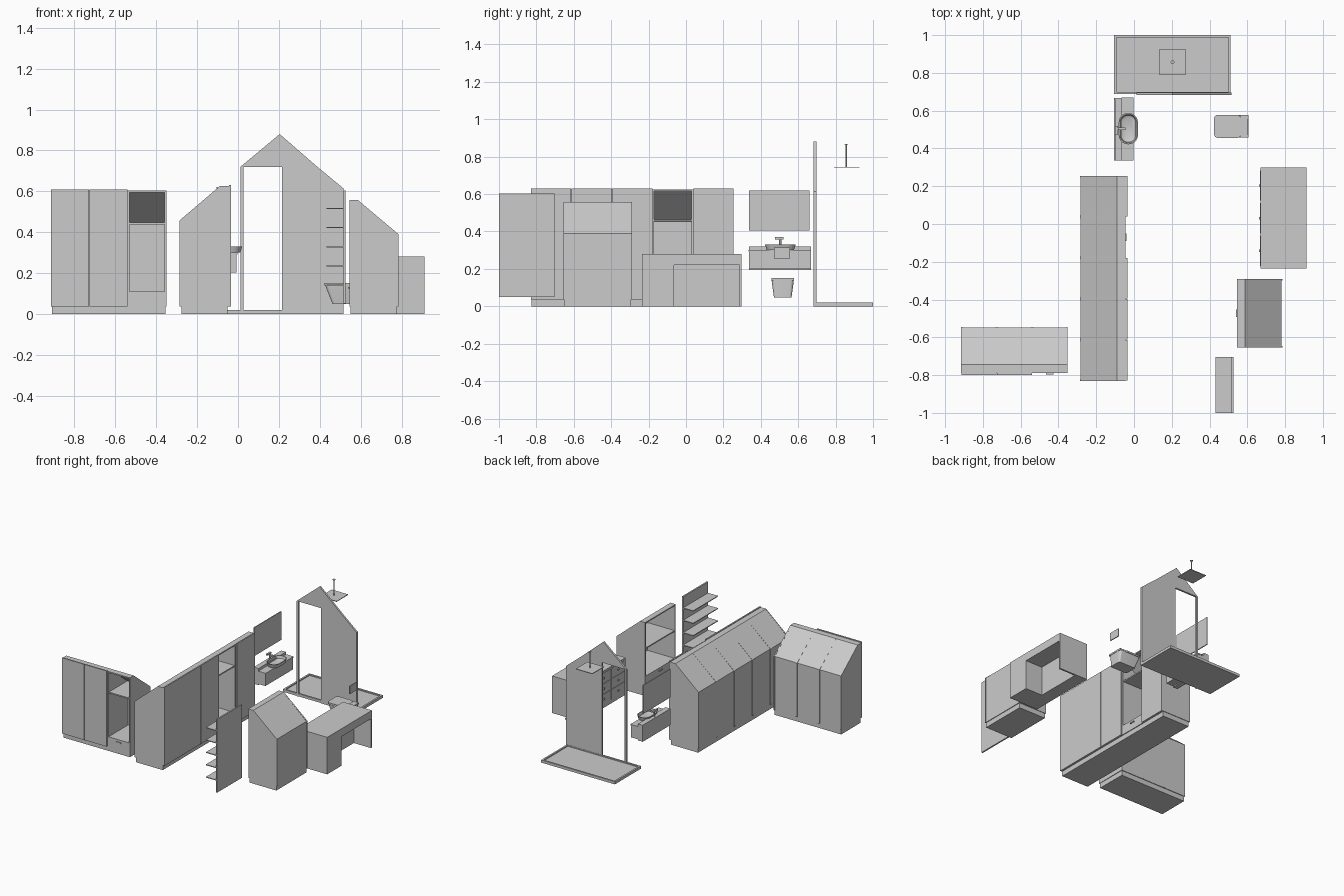
import bpy, bmesh, math

if "Cube" in bpy.data.objects:
    bpy.data.objects.remove(bpy.data.objects["Cube"])


def mesh_object(name, bm, smooth=False):
    bmesh.ops.recalc_face_normals(bm, faces=bm.faces)
    me = bpy.data.meshes.new(name)
    bm.to_mesh(me)
    bm.free()
    ob = bpy.data.objects.new(name, me)
    bpy.context.collection.objects.link(ob)
    if smooth:
        bpy.context.view_layer.objects.active = ob
        ob.select_set(True)
        bpy.ops.object.shade_smooth_by_angle(angle=math.radians(35))
        ob.select_set(False)
    return ob


def loft(name, rings, smooth=False):
    """Skin a list of equal-length closed rings and cap both ends."""
    bm = bmesh.new()
    vs = [[bm.verts.new(p) for p in r] for r in rings]
    n = len(vs[0])
    for a, b in zip(vs, vs[1:]):
        for i in range(n):
            bm.faces.new((a[i], a[(i + 1) % n], b[(i + 1) % n], b[i]))
    bm.faces.new(vs[0])
    bm.faces.new(vs[-1])
    return mesh_object(name, bm, smooth)


def prism(name, profile, axis, a, b):
    """Extrude a (horizontal, z) profile along x or y from a to b."""
    def put(p, t):
        return (t, p[0], p[1]) if axis == 'x' else (p[0], t, p[1])
    return loft(name, [[put(p, a) for p in profile], [put(p, b) for p in profile]])


def box(name, x0, x1, y0, y1, z0, z1):
    return prism(name, [(x0, z0), (x1, z0), (x1, z1), (x0, z1)], 'y', y0, y1)


def round_ring(x0, x1, y0, y1, z, rad, seg=8):
    pts = []
    for k, (cx, cy) in enumerate([(x1 - rad, y1 - rad), (x0 + rad, y1 - rad),
                                  (x0 + rad, y0 + rad), (x1 - rad, y0 + rad)]):
        for i in range(seg + 1):
            t = math.radians(90 * k + 90 * i / seg)
            pts.append((cx + rad * math.cos(t), cy + rad * math.sin(t), z))
    return pts


def cylinder(name, x, y, z0, z1, r):
    rings = [[(x + r * math.cos(i * math.pi / 8), y + r * math.sin(i * math.pi / 8), z)
              for i in range(16)] for z in (z0, z1)]
    return loft(name, rings, True)


T = 0.009   # panel thickness


def eaves_unit(name, axis, front, sign, start, width, bays, depth, flat, high, eave,
               open_bays, shelf, drawer_top):
    """Cupboard with a sloping back; doors on closed bays, shelves in open ones."""
    def part(label, prof, a, b):
        return prism(name + "_" + label, [(front + sign * u, z) for u, z in prof], axis, a, b)

    def slab(label, u0, u1, z0, z1, a, b):
        return part(label, [(u0, z0), (u1, z0), (u1, z1), (u0, z1)], a, b)

    end = start + width * bays
    slab("plinth", 0.006, depth - 0.008, 0, 0.038, start + 0.004, end - 0.004)
    back = depth - 0.003
    for i in range(bays):
        a, b = start + i * width, start + (i + 1) * width
        # side panels follow the roof slope
        prof = [(0, 0.037), (depth, 0.037), (depth, eave), (flat, high), (0, high)]
        part("side", prof, a, a + T)
        part("side", prof, b - T, b)
        a1, b1 = a + T, b - T
        slab("bottom", 0, back, 0.037, 0.037 + T, a1, b1)
        slab("back", back - T, back, 0.037, eave, a1, b1)
        part("roof", [(back, eave), (flat, high), (0, high), (0, high - T),
                      (flat - 0.003, high - T), (back, eave - 0.012)], a1, b1)
        slab("shelf", 0.004, back - T, shelf - T, shelf, a1, b1)
        if i in open_bays:
            # drawer front, drawer top and pull
            slab("drawer", 0.0, 0.01, 0.046, drawer_top, a1, b1)
            slab("drawer_top", 0.0, back - T, drawer_top - T, drawer_top, a1, b1)
            m, zh = (a + b) / 2, drawer_top - 0.025
            slab("pull", -0.006, 0, zh, zh + 0.008, m - 0.02, m + 0.02)
        else:
            slab("door", -0.01, 0, 0.037, high + 0.005, a + 0.001, b - 0.001)


# attic wardrobes and bookcase
eaves_unit("short_wardrobe", 'x', -0.79, 1, -0.915, 0.188, 3, 0.245, 0.045,
           0.604, 0.445, {2}, 0.447, 0.11)
eaves_unit("long_wardrobe", 'y', -0.045, -1, -0.83, 0.217, 5, 0.24, 0.045,
           0.625, 0.458, {3}, 0.465, 0.11)
eaves_unit("bookcase", 'y', 0.545, 1, -0.655, 0.365, 1, 0.24, 0.042,
           0.557, 0.39, {0}, 0.36, 0.15)

# desk with drawers on one face and a kneehole on the other
box("desk_top", 0.67, 0.912, -0.236, 0.298, 0.22, 0.28)
box("desk_drawer_body", 0.67, 0.77, -0.236, 0.298, 0, 0.22)
box("desk_pedestal", 0.77, 0.912, -0.236, -0.065, 0, 0.22)
box("desk_end_panel", 0.77, 0.912, 0.285, 0.298, 0, 0.22)
for c in range(3):
    yc = 0.204 - 0.173 * c
    for r in range(3):
        z0 = 0.03 + r * 0.08
        box("desk_drawer_front", 0.667, 0.67, yc - 0.08, yc + 0.08, z0, z0 + 0.075)
        box("desk_knob", 0.661, 0.667, yc - 0.006, yc + 0.006, z0 + 0.032, z0 + 0.044)

# wall shelf
box("shelf_back_panel", 0.515, 0.526, -1.0, -0.703, 0.05, 0.603)
for i in range(5):
    z = 0.142 + i * 0.0935
    box("wall_shelf", 0.432, 0.515, -1.0, -0.703, z - 0.003, z + 0.003)

# wall-hung toilet with lid, cistern block and flush plate
loft("toilet_bowl", [round_ring(0.463, 0.605, 0.470, 0.564, 0.048, 0.012),
                     round_ring(0.432, 0.605, 0.459, 0.575, 0.125, 0.018),
                     round_ring(0.428, 0.605, 0.458, 0.576, 0.138, 0.02)], True)
loft("toilet_lid", [round_ring(0.424, 0.565, 0.456, 0.578, 0.140, 0.02),
                    round_ring(0.424, 0.565, 0.456, 0.578, 0.152, 0.02)], True)
box("toilet_rear_cover", 0.565, 0.607, 0.457, 0.577, 0.138, 0.15)
box("flush_plate", 0.60, 0.607, 0.47, 0.556, 0.255, 0.315)

# vanity, basin, tap and mirror
box("vanity_back_ledge", -0.105, -0.065, 0.337, 0.667, 0.195, 0.32)
box("vanity_cabinet", -0.065, -0.007, 0.337, 0.667, 0.203, 0.292)
box("vanity_counter", -0.065, -0.003, 0.335, 0.669, 0.292, 0.301)
ring = [(0.01, 0.300), (0.0, 0.330), (0.006, 0.330), (0.012, 0.312), (0.025, 0.305)]
loft("basin", [round_ring(-0.081 + d, 0.021 - d, 0.422 + d, 0.587 - d, z, 0.049 - d)
               for d, z in ring], True)
cylinder("tap_post", -0.088, 0.504, 0.32, 0.37, 0.006)
box("tap_spout", -0.088, -0.045, 0.498, 0.510, 0.348, 0.358)
box("tap_handle", -0.098, -0.085, 0.475, 0.52, 0.358, 0.370)
box("mirror", -0.106, -0.099, 0.337, 0.66, 0.405, 0.62)

# shower tray with raised rim
box("shower_tray", -0.105, 0.512, 0.687, 1.0, 0, 0.012)
for x0, x1, y0, y1 in [(-0.105, 0.512, 0.687, 0.70), (-0.105, 0.512, 0.987, 1.0),
                       (-0.105, -0.092, 0.70, 0.987), (0.499, 0.512, 0.70, 0.987)]:
    box("tray_rim", x0, x1, y0, y1, 0.012, 0.02)

# shower screen: gable, fixed panel and left post around the doorway
prism("screen_gable", [(0.012, 0.72), (0.388, 0.72), (0.204, 0.88)], 'y', 0.683, 0.697)
prism("screen_panel", [(0.215, 0.0), (0.515, 0.0), (0.515, 0.615), (0.388, 0.72),
                       (0.215, 0.72)], 'y', 0.683, 0.697)
box("screen_post", 0.012, 0.026, 0.683, 0.697, 0, 0.72)

# rain shower head
box("shower_head", 0.135, 0.272, 0.79, 0.927, 0.741, 0.746)
cylinder("shower_pipe", 0.204, 0.857, 0.746, 0.868, 0.004)
cylinder("shower_ceiling_flange", 0.204, 0.857, 0.864, 0.868, 0.01)
